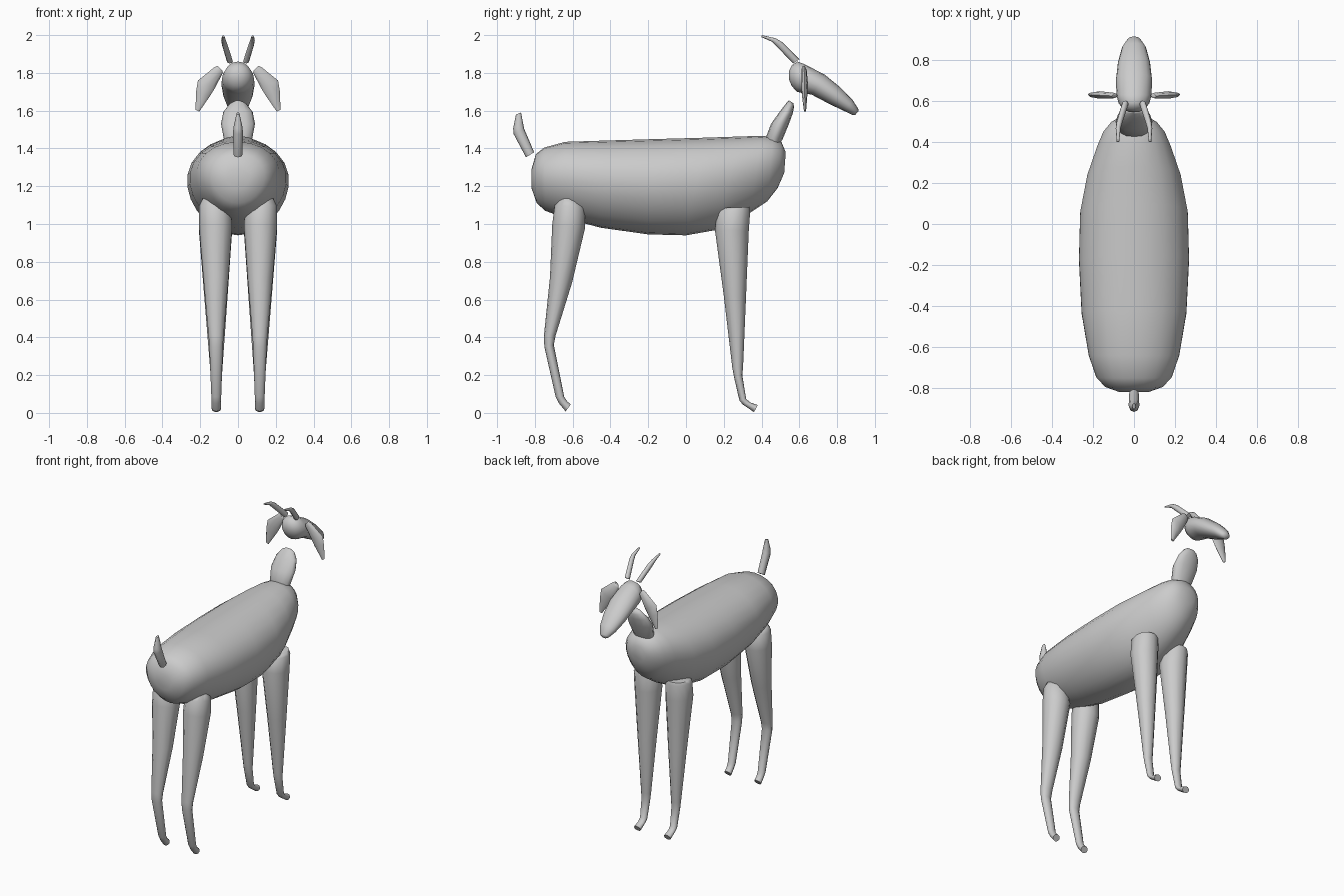
import bpy, bmesh, math
from mathutils import Vector


def tube(name, rings, n=12, mirror=False, egg=0.0, sideways=False):
    """Loft rings (a, za, b, zb, centre, half_width): two outline points plus the cross width.
    Outline lies in the YZ plane, or in XZ when sideways."""
    bm = bmesh.new()
    loops = []
    for ya, za, yb, zb, c, w in rings:
        loop = []
        for i in range(n):
            t = 2 * math.pi * i / n
            k = math.cos(t)
            y = (ya + yb) / 2 + (ya - yb) / 2 * k
            z = (za + zb) / 2 + (za - zb) / 2 * k
            x = c + w * math.sin(t) * (1 + egg * k)
            loop.append(bm.verts.new((y, x, z) if sideways else (x, y, z)))
        loops.append(loop)
    for p, q in zip(loops, loops[1:]):
        for i in range(n):
            j = (i + 1) % n
            bm.faces.new((p[i], p[j], q[j], q[i]))
    # Close the ends
    bm.faces.new(loops[0])
    bm.faces.new(loops[-1])
    bmesh.ops.recalc_face_normals(bm, faces=bm.faces[:])
    me = bpy.data.meshes.new(name)
    bm.to_mesh(me)
    bm.free()
    ob = bpy.data.objects.new(name, me)
    bpy.context.collection.objects.link(ob)
    bpy.context.view_layer.objects.active = ob
    ob.select_set(True)
    bpy.ops.object.shade_smooth_by_angle(angle=math.radians(60))
    ob.select_set(False)
    if mirror:
        ob.modifiers.new("Mirror", 'MIRROR').use_mirror_merge = False
    return ob


# Barrel-shaped body, rear to chest
tube("body", [
    (-.818, 1.29, -.818, 1.19, 0, .07),
    (-.795, 1.37, -.79, 1.11, 0, .14),
    (-.75, 1.405, -.745, 1.07, 0, .183),
    (-.64, 1.435, -.64, 1.03, 0, .22),
    (-.42, 1.442, -.45, .98, 0, .255),
    (-.15, 1.45, -.2, .945, 0, .268),
    (.1, 1.457, 0, .94, 0, .262),
    (.28, 1.463, .17, .97, 0, .228),
    (.40, 1.467, .34, 1.06, 0, .18),
    (.46, 1.46, .43, 1.12, 0, .15),
    (.505, 1.435, .485, 1.19, 0, .11),
    (.528, 1.38, .52, 1.27, 0, .06),
], n=24, egg=.12)

# Short neck stub
tube("neck", [
    (.43, 1.41, .49, 1.41, 0, .06),
    (.42, 1.45, .512, 1.45, 0, .075),
    (.45, 1.53, .545, 1.53, 0, .09),
    (.50, 1.60, .565, 1.585, 0, .078),
    (.535, 1.645, .572, 1.62, 0, .048),
    (.545, 1.655, .568, 1.64, 0, .02),
])

# Head tapering to the muzzle
tube("head", [
    (.545, 1.81, .545, 1.765, 0, .025),
    (.56, 1.84, .56, 1.73, 0, .055),
    (.59, 1.86, .587, 1.70, 0, .075),
    (.63, 1.845, .62, 1.692, 0, .085),
    (.735, 1.79, .665, 1.685, 0, .088),
    (.815, 1.725, .76, 1.635, 0, .078),
    (.88, 1.66, .84, 1.597, 0, .058),
    (.912, 1.61, .88, 1.578, 0, .032),
    (.912, 1.595, .895, 1.577, 0, .015),
], n=16)

# Drooping ears
tube("ears", [
    (.108, 1.838, .083, 1.812, .622, .009),
    (.125, 1.83, .08, 1.80, .625, .014),
    (.212, 1.76, .125, 1.715, .628, .018),
    (.222, 1.70, .15, 1.675, .628, .015),
    (.225, 1.605, .205, 1.595, .63, .006),
], n=8, mirror=True, sideways=True)

# Swept-back horns
tube("horns", [
    (.60, 1.872, .567, 1.85, .043, .016),
    (.51, 1.962, .485, 1.935, .07, .015),
    (.476, 1.983, .455, 1.965, .077, .012),
    (.402, 2.0, .398, 1.99, .078, .006),
], n=8, mirror=True)

# Upturned tail
tube("tail", [
    (-.804, 1.38, -.847, 1.353, 0, .024),
    (-.857, 1.505, -.912, 1.475, 0, .026),
    (-.862, 1.53, -.915, 1.505, 0, .023),
    (-.873, 1.59, -.9, 1.58, 0, .008),
], n=8)

# Hind legs
tube("hind_legs", [
    (-.58, 1.135, -.665, 1.14, .125, .06),
    (-.534, 1.09, -.695, 1.10, .122, .084),
    (-.534, .98, -.708, 1.0, .119, .088),
    (-.603, .69, -.72, .72, .117, .066),
    (-.69, .41, -.752, .41, .116, .04),
    (-.70, .36, -.75, .35, .116, .036),
    (-.645, .085, -.69, .085, .115, .026),
    (-.628, .06, -.672, .05, .115, .024),
    (-.61, .045, -.637, .008, .115, .025),
], mirror=True)

# Front legs
tube("front_legs", [
    (.335, 1.09, .185, 1.085, .122, .072),
    (.34, 1.07, .165, 1.07, .121, .085),
    (.332, .96, .153, .97, .119, .088),
    (.318, .62, .20, .62, .117, .062),
    (.302, .24, .245, .24, .115, .033),
    (.298, .20, .254, .19, .115, .03),
    (.318, .075, .283, .065, .115, .025),
    (.34, .055, .30, .045, .115, .024),
    (.38, .042, .36, .004, .115, .025),
], mirror=True)
